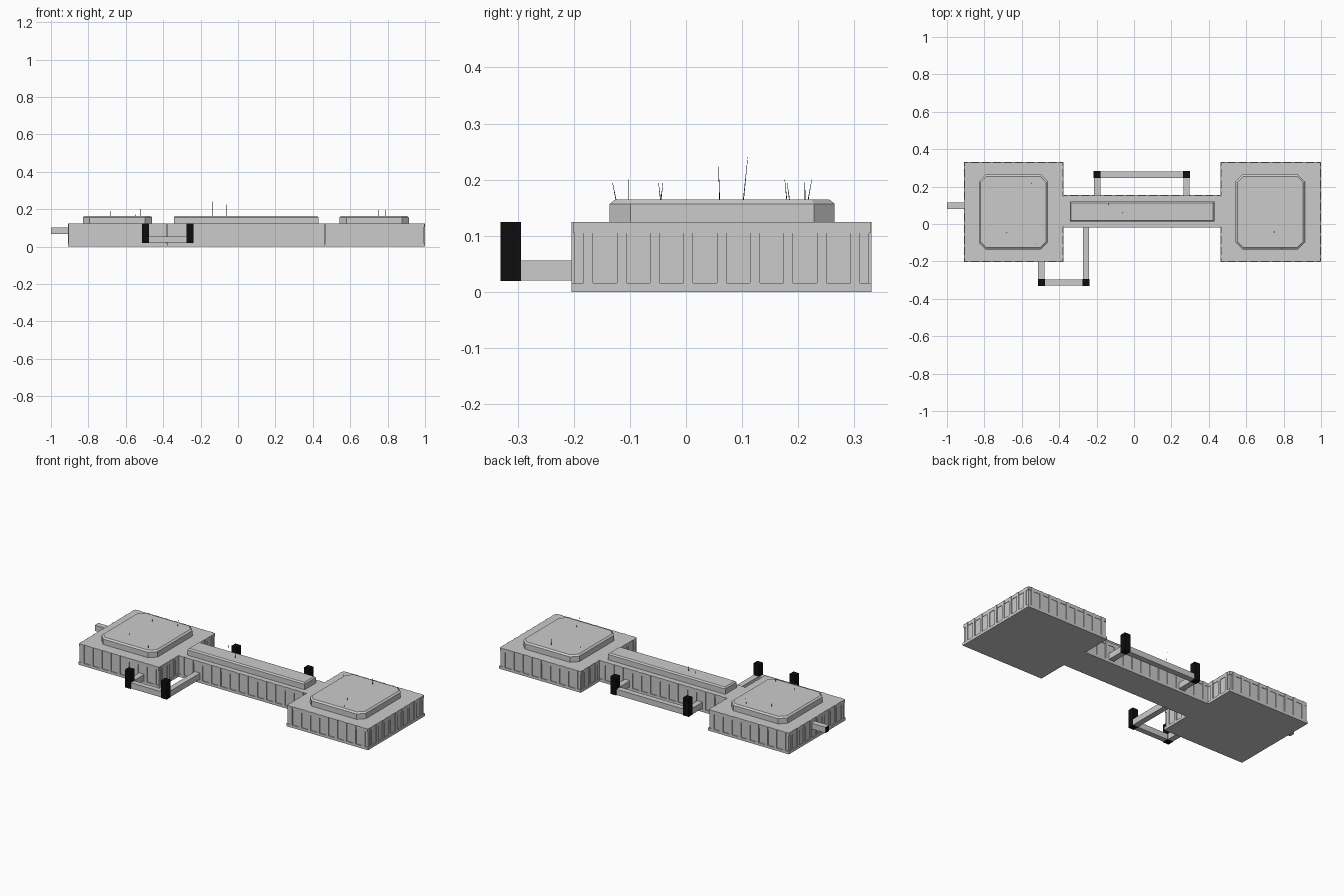
import bpy, bmesh, math
from mathutils import Vector

if "Cube" in bpy.data.objects:
    bpy.data.objects.remove(bpy.data.objects["Cube"])

BLACK = bpy.data.materials.new("black")
BLACK.diffuse_color = (0.004, 0.004, 0.004, 1)
BLACK.use_nodes = True
BLACK.node_tree.nodes["Principled BSDF"].inputs["Base Color"].default_value = BLACK.diffuse_color
LIGHT = bpy.data.materials.new("light_grey")
LIGHT.diffuse_color = (0.6, 0.6, 0.6, 1)
LIGHT.use_nodes = True
LIGHT.node_tree.nodes["Principled BSDF"].inputs["Base Color"].default_value = LIGHT.diffuse_color


def add_box(bm, x0, x1, y0, y1, z0, z1):
    vs = bmesh.ops.create_cube(bm, size=1)["verts"]
    for v in vs:
        v.co = Vector(((x0 + x1) / 2 + v.co.x * (x1 - x0),
                       (y0 + y1) / 2 + v.co.y * (y1 - y0),
                       (z0 + z1) / 2 + v.co.z * (z1 - z0)))


def finish(name, bm, mat=None):
    me = bpy.data.meshes.new(name)
    bmesh.ops.recalc_face_normals(bm, faces=bm.faces)
    bm.to_mesh(me)
    bm.free()
    ob = bpy.data.objects.new(name, me)
    bpy.context.collection.objects.link(ob)
    if mat:
        me.materials.append(mat)
    return ob


def boxes(name, items, mat=None):
    bm = bmesh.new()
    for b in items:
        add_box(bm, *b)
    return finish(name, bm, mat)


H, FOOT, LINTEL = 0.125, 0.016, 0.105
DEEP, MID = 0.005, 0.0025      # recess of panels and of the top strip


def hall(name, x0, x1, y0, y1, ends=True):
    """Block with recessed wall panels between ribs, foot strip and top strip."""
    bm = bmesh.new()
    ex = DEEP if ends else 0
    add_box(bm, x0, x1, y0, y1, 0, FOOT)
    add_box(bm, x0 + ex, x1 - ex, y0 + DEEP, y1 - DEEP, FOOT, H)

    def ribs(a0, a1, put):
        n = round((a1 - a0) / 0.06)
        p = (a1 - a0) / n
        for i in range(n):
            c = a0 + (i + 0.5) * p
            put(c - 0.0085, c + 0.0085, DEEP, FOOT, H)
        edges = [a0] + [a0 + (i + 0.5) * p for i in range(n)] + [a1]
        for i in range(n + 1):
            a = edges[i] + (0.0085 if i else DEEP)
            b = edges[i + 1] - (0.0085 if i < n else DEEP)
            put(a, b, DEEP - MID, LINTEL, H)

    # front and back walls, then left and right walls
    ribs(x0, x1, lambda a, b, d, z0, z1: (
        add_box(bm, a, b, y0 + DEEP - d, y0 + DEEP, z0, z1),
        add_box(bm, a, b, y1 - DEEP, y1 - DEEP + d, z0, z1)))
    if ends:
        ribs(y0, y1, lambda a, b, d, z0, z1: (
            add_box(bm, x0 + DEEP - d, x0 + DEEP, a, b, z0, z1),
            add_box(bm, x1 - DEEP, x1 - DEEP + d, a, b, z0, z1)))
    return finish(name, bm)


def roof(name, x0, x1, y0, y1, cut, lip):
    """Raised roof plate: optional chamfered corners, bevelled top rim."""
    def ring(inset, c, z):
        a0, a1, b0, b1 = x0 + inset, x1 - inset, y0 + inset, y1 - inset
        if not c:
            return [(a0, b0, z), (a1, b0, z), (a1, b1, z), (a0, b1, z)]
        return [(a0 + c, b0, z), (a1 - c, b0, z), (a1, b0 + c, z), (a1, b1 - c, z),
                (a1 - c, b1, z), (a0 + c, b1, z), (a0, b1 - c, z), (a0, b0 + c, z)]
    bm = bmesh.new()
    rings = [[bm.verts.new(p) for p in ring(*r)] for r in
             ((0, cut, H - 0.004), (0, cut, 0.157), (lip, cut * 0.85, 0.165))]
    n = len(rings[0])
    for lo, hi in zip(rings, rings[1:]):
        for i in range(n):
            bm.faces.new((lo[i], lo[(i + 1) % n], hi[(i + 1) % n], hi[i]))
    bm.faces.new(rings[-1])
    bm.faces.new(rings[0][::-1])
    return finish(name, bm)


# main building
hall("left_hall", -0.91, -0.377, -0.204, 0.331)
hall("right_hall", 0.462, 1.0, -0.204, 0.331)
hall("corridor", -0.38, 0.465, -0.02, 0.155, ends=False)
roof("left_roof", -0.83, -0.46, -0.136, 0.265, 0.037, 0.01)
roof("right_roof", 0.543, 0.913, -0.136, 0.265, 0.037, 0.01)
roof("corridor_roof", -0.343, 0.43, 0.013, 0.12, 0, 0.007)

# pipe loops outside the building
Z0, Z1 = 0.02, 0.056
boxes("front_pipes", [(-0.512, -0.478, -0.315, -0.2, Z0, Z1),
                      (-0.274, -0.24, -0.315, -0.015, Z0, Z1),
                      (-0.495, -0.257, -0.328, -0.296, Z0 + 0.001, Z1 - 0.001)], LIGHT)
boxes("back_pipes", [(-0.214, -0.18, 0.15, 0.265, Z0, Z1),
                     (0.264, 0.298, 0.15, 0.265, Z0, Z1),
                     (-0.197, 0.281, 0.246, 0.28, Z0 + 0.001, Z1 - 0.001)], LIGHT)
boxes("side_pipe", [(-0.999, -0.9, 0.08, 0.114, 0.068, 0.102)], LIGHT)
boxes("side_pipe_cap", [(-1.0, -0.999, 0.08, 0.114, 0.068, 0.102)], BLACK)

# black corner posts
R = 0.0185
boxes("corner_posts", [(x - R, x + R, y - R, y + R, Z0 - 0.001, H) for x, y in
                       ((-0.495, -0.3125), (-0.257, -0.3125),
                        (-0.197, 0.2645), (0.281, 0.2645))], BLACK)

# thin roof antennas: foot x, foot y, top z, lean in y
ANT = [(-0.69, 0.18, 0.2, -0.004), (-0.55, 0.217, 0.2, 0.007),
       (-0.68, -0.045, 0.195, -0.004), (-0.52, -0.103, 0.2, 0),
       (-0.135, 0.102, 0.24, 0.008), (-0.06, 0.06, 0.225, -0.002),
       (0.57, 0.185, 0.195, -0.005), (0.74, 0.212, 0.2, 0),
       (0.75, -0.045, 0.195, 0.004), (0.79, -0.124, 0.195, -0.007)]
bm = bmesh.new()
for x, y, top, lean in ANT:
    vs = bmesh.ops.create_cone(bm, segments=4, radius1=0.0008, radius2=0.0003,
                               depth=1, cap_ends=True)["verts"]
    for v in vs:
        t = v.co.z + 0.5
        v.co = Vector((x + v.co.x, y + v.co.y + t * lean, 0.16 + t * (top - 0.16)))
finish("antennas", bm, BLACK)
